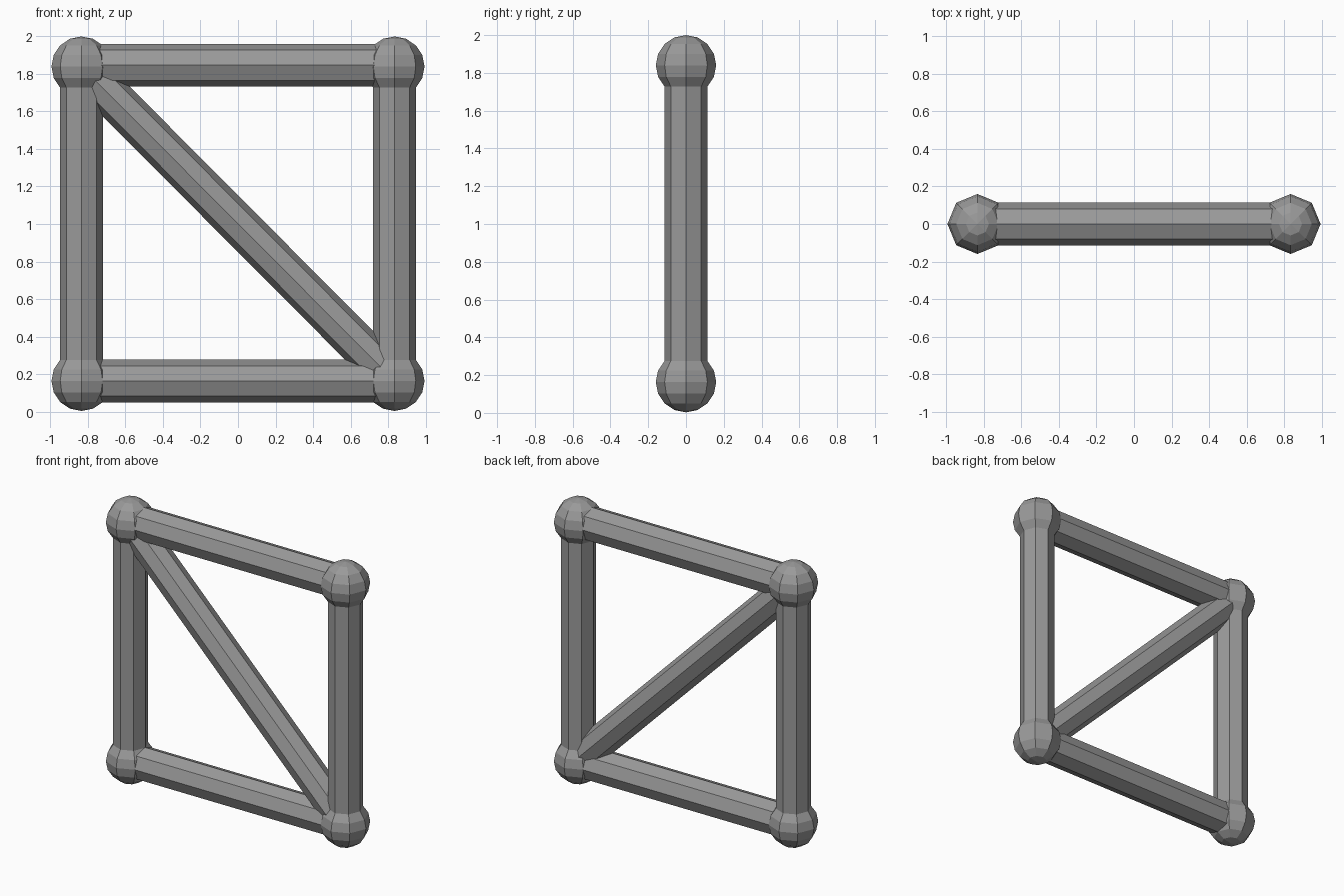
import bpy
import math

cube = bpy.data.objects.get("Cube")
if cube:
    bpy.data.objects.remove(cube, do_unlink=True)

# Single grey material
grey = bpy.data.materials.new("mid_grey")
grey.use_nodes = True
colour = (0.32, 0.32, 0.32, 1.0)
grey.diffuse_color = colour
grey.node_tree.nodes["Principled BSDF"].inputs["Base Color"].default_value = colour

HALF_WIDTH = 0.835
LOW, HIGH = 0.163, 1.84
BALL_RADIUS = 0.16
SIDES = 8


def finish(name):
    obj = bpy.context.object
    obj.name = name
    obj.data.materials.append(grey)
    return obj


def joint(name, x, z):
    """Low-poly ball at a corner of the frame."""
    bpy.ops.mesh.primitive_uv_sphere_add(
        segments=SIDES, ring_count=SIDES, radius=BALL_RADIUS, location=(x, 0, z))
    return finish(name)


def bar(name, start, end, radius=0.114):
    """Octagonal bar between two (x, z) points, with a ridge facing front and back."""
    dx, dz = end[0] - start[0], end[1] - start[1]
    bpy.ops.mesh.primitive_cylinder_add(
        vertices=SIDES, radius=radius, depth=math.hypot(dx, dz),
        location=((start[0] + end[0]) / 2, 0, (start[1] + end[1]) / 2),
        rotation=(0, math.atan2(dx, dz), 0))
    return finish(name)


# Corner joints and upright bars
for side, x in (("right", -HALF_WIDTH), ("left", HALF_WIDTH)):
    joint("lower_" + side + "_joint", x, LOW)
    joint("upper_" + side + "_joint", x, HIGH)
    bar(side + "_upright", (x, LOW), (x, HIGH))

# Horizontal bars
for name, z in (("lower_bar", LOW), ("upper_bar", HIGH + 0.007)):
    bar(name, (-HALF_WIDTH, z), (HALF_WIDTH, z))

# Diagonal brace
bar("diagonal_brace", (-HALF_WIDTH, HIGH), (HALF_WIDTH, LOW), 0.107)
